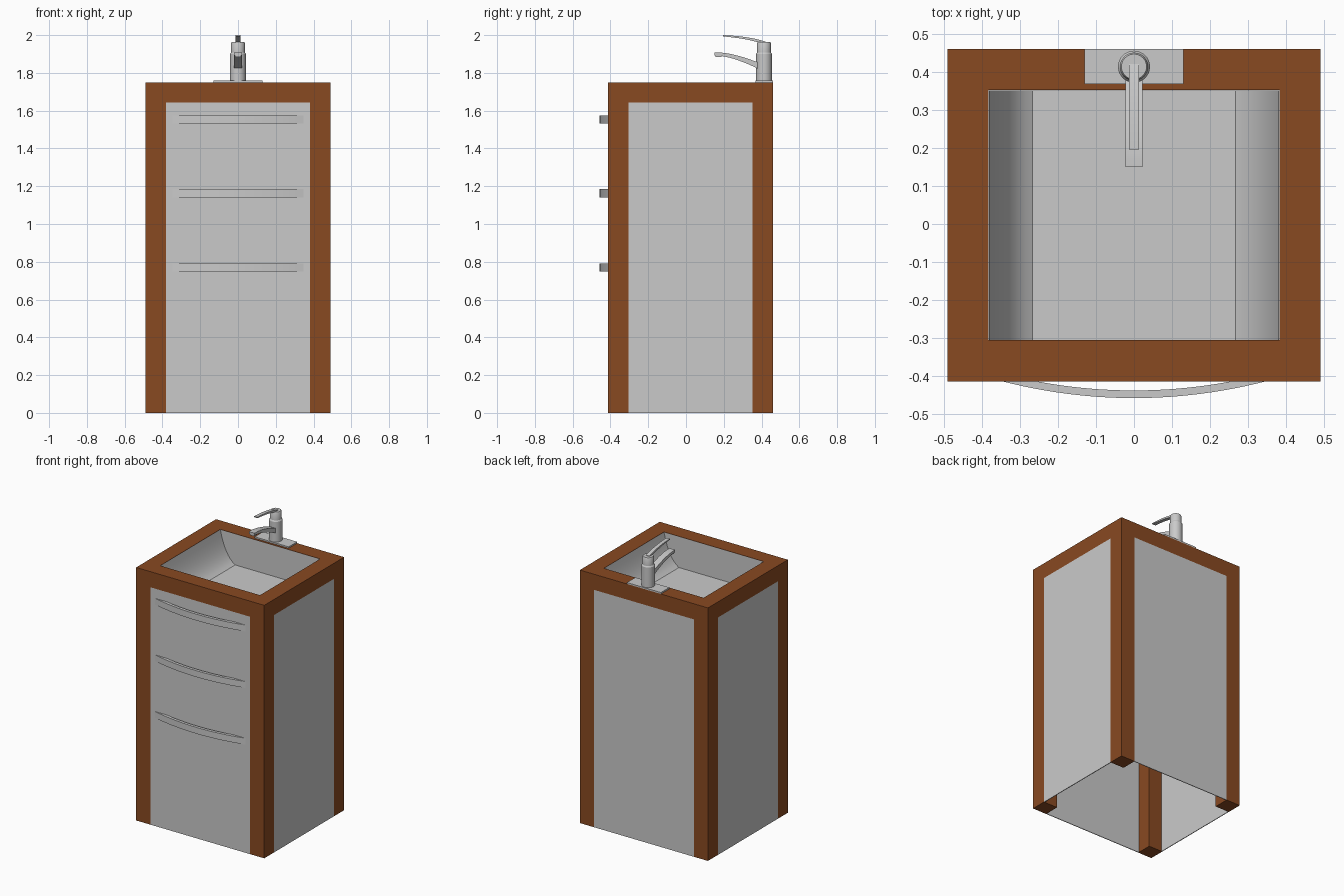
import bpy, bmesh, math

if "Cube" in bpy.data.objects:
    bpy.data.objects.remove(bpy.data.objects["Cube"])

def material(name, rgb):
    m = bpy.data.materials.new(name)
    m.diffuse_color = (*rgb, 1)
    m.use_nodes = True
    m.node_tree.nodes["Principled BSDF"].inputs["Base Color"].default_value = m.diffuse_color
    return m

BROWN = material("brown wood", (0.25, 0.067, 0.0155))
GREY = material("light grey", (0.59, 0.59, 0.59))

X, Y0, Y1, H, W = 0.49, -0.413, 0.46, 1.75, 0.108   # body extents, frame width
ZB = H - W                                           # underside of the top rail

def finish(name, bm, mat, smooth=None, recalc=True):
    if recalc:
        bmesh.ops.recalc_face_normals(bm, faces=bm.faces)
    me = bpy.data.meshes.new(name)
    bm.to_mesh(me)
    bm.free()
    me.materials.append(mat)
    ob = bpy.data.objects.new(name, me)
    bpy.context.collection.objects.link(ob)
    if smooth:
        bpy.ops.object.select_all(action='DESELECT')
        ob.select_set(True)
        bpy.context.view_layer.objects.active = ob
        bpy.ops.object.shade_smooth_by_angle(angle=math.radians(smooth))
    return ob

def box(name, lo, hi, mat):
    bm = bmesh.new()
    bmesh.ops.create_cube(bm, size=1)
    for v in bm.verts:
        v.co = [(a + b) / 2 + c * (b - a) for a, b, c in zip(lo, hi, v.co)]
    return finish(name, bm, mat)

def strip(name, outer, inner, place, a, b, mat, smooth=25):
    """Bar between two matching 2D curves, given width from a to b."""
    bm = bmesh.new()
    rings = [[bm.verts.new(place(p, w)) for p, w in ((o, a), (o, b), (i, b), (i, a))]
             for o, i in zip(outer, inner)]
    for r, s in zip(rings, rings[1:]):
        for k in range(4):
            bm.faces.new((r[k], r[(k + 1) % 4], s[(k + 1) % 4], s[k]))
    bm.faces.new(rings[0])
    bm.faces.new(rings[-1])
    return finish(name, bm, mat, smooth)

def lathe(name, profile, cy, mat, n=32):
    """Turned part around a vertical axis at x = 0, y = cy."""
    bm = bmesh.new()
    rings = [[bm.verts.new((r * math.cos(math.tau * k / n), cy + r * math.sin(math.tau * k / n), z))
              for k in range(n)] for r, z in profile]
    for r, s in zip(rings, rings[1:]):
        for k in range(n):
            bm.faces.new((r[k], r[(k + 1) % n], s[(k + 1) % n], s[k]))
    bm.faces.new(rings[0])
    bm.faces.new(rings[-1])
    return finish(name, bm, mat, 30)

def bezier(p, q, r, n):
    return [tuple((1 - t) ** 2 * a + 2 * t * (1 - t) * b + t * t * c for a, b, c in zip(p, q, r))
            for t in (k / n for k in range(n + 1))]

# Frame: four posts and a top ring, as filled lattice cells with only outer faces kept
grid = ((-X, -X + W, X - W, X), (Y0, Y0 + W, Y1 - W, Y1), (0, ZB, H))
def filled(i, j, k):
    if not (0 <= i < 3 and 0 <= j < 3 and 0 <= k < 2):
        return False
    return (i != 1 and j != 1) if k == 0 else not (i == 1 and j == 1)
bm = bmesh.new()
for i in range(3):
    for j in range(3):
        for k in range(2):
            if not filled(i, j, k):
                continue
            for ax in range(3):
                for d in (0, 1):
                    nb = [i, j, k]
                    nb[ax] += 2 * d - 1
                    if filled(*nb):
                        continue
                    u, v = [m for m in range(3) if m != ax]
                    quad = []
                    for du, dv in ((0, 0), (1, 0), (1, 1), (0, 1)):
                        c = [i, j, k]
                        c[ax] += d
                        c[u] += du
                        c[v] += dv
                        quad.append(bm.verts.new([grid[m][c[m]] for m in range(3)]))
                    bm.faces.new(quad)
bmesh.ops.remove_doubles(bm, verts=bm.verts, dist=1e-4)
finish("wood_frame", bm, BROWN)

# Thin panels flush with the frame
T, xi, ya, yb = 0.005, X - W, Y0 + W, Y1 - W
box("front_panel", (-xi, Y0, 0), (xi, Y0 + T, ZB), GREY)
box("back_panel", (-xi, Y1 - T, 0), (xi, Y1, ZB), GREY)
box("left_panel", (-X, ya, 0), (-X + T, yb, ZB), GREY)
box("right_panel", (X - T, ya, 0), (X, yb, ZB), GREY)

# Basin: flat floor, curved left and right sides, upright ends
e, floor = 0.001, 1.535
side = bezier((0.267, floor), (0.345, floor + 0.045), (xi - e, H - e), 8)
prof = [(-x, z) for x, z in reversed(side)] + side
bm = bmesh.new()
front = [bm.verts.new((x, ya + e, z)) for x, z in prof]
back = [bm.verts.new((x, yb - e, z)) for x, z in prof]
for k in range(len(prof) - 1):
    bm.faces.new((front[k], front[k + 1], back[k + 1], back[k]))
bm.faces.new(front[::-1])
bm.faces.new(back)
finish("basin", bm, GREY, 20, recalc=False)
lathe("drain", [(0.045, floor - 0.002), (0.045, floor + 0.003)], 0.025, GREY)

# Bowed drawer handles
xs = [-0.35 + 0.7 * k / 24 for k in range(25)]
outer = [(x, -0.457 + 0.045 * (x / 0.35) ** 2) for x in xs]
inner = [(x, min(y + 0.02, Y0 + 0.003)) for x, y in outer]
for label, z in (("top", 1.553), ("middle", 1.162), ("bottom", 0.77)):
    strip(label + "_handle", outer, inner, lambda p, w: (p[0], p[1], w), z - 0.022, z + 0.022, GREY)

# Tap: base plate, body with cap, spout and lever
TY = 0.413
box("tap_plate", (-0.13, 0.368, H), (0.13, Y1, H + 0.01), GREY)
lathe("tap_body", [(0.042, H + 0.008), (0.042, 1.9), (0.037, 1.908), (0.037, 1.955), (0.033, 1.963)], TY, GREY)
def across(p, w):
    return (w, p[0], p[1])
strip("spout", bezier((0.15, 1.908), (0.24, 1.912), (0.39, 1.852), 10),
      bezier((0.15, 1.892), (0.24, 1.892), (0.39, 1.818), 10), across, -0.022, 0.022, GREY)
box("spout_outlet", (-0.016, 0.155, 1.883), (0.016, 0.187, 1.896), GREY)
strip("lever", bezier((0.195, 2.0), (0.33, 1.995), (0.42, 1.966), 10),
      bezier((0.195, 1.993), (0.33, 1.982), (0.42, 1.95), 10), across, -0.013, 0.013, GREY)
